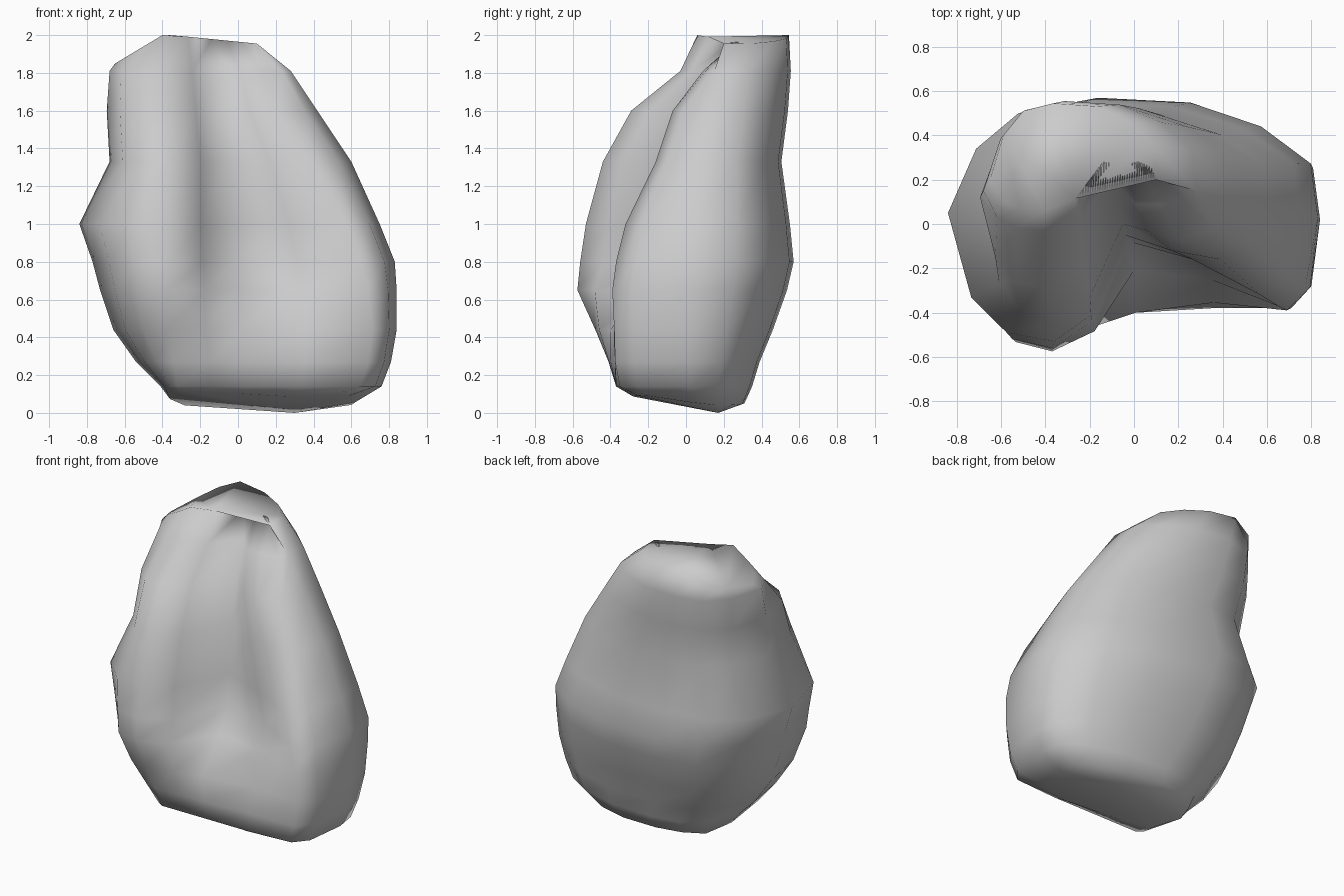
import bpy
import bmesh

if "Cube" in bpy.data.objects:
    bpy.data.objects.remove(bpy.data.objects["Cube"])

# Horizontal sections of the boulder, bottom to top:
# z, x left, x right, side y, back y, left lobe (x, y), groove (x, y),
# right hollow y, right ridge (x, y)
SECTIONS = [
    (0.04, -.36, .62, .02, .31, -.28, -.26, .02, -.28, -.28, .50, -.26),
    (0.14, -.41, .76, .02, .35, -.32, -.37, .02, -.37, -.37, .65, -.35),
    (0.27, -.54, .81, .02, .39, -.34, -.41, .02, -.40, -.38, .69, -.375),
    (0.44, -.66, .84, .02, .46, -.37, -.48, .01, -.40, -.355, .71, -.38),
    (0.65, -.73, .84, .02, .535, -.37, -.575, .00, -.21, -.25, .69, -.39),
    (0.80, -.77, .83, .03, .57, -.37, -.56, -.02, -.08, -.17, .65, -.37),
    (1.00, -.84, .75, .05, .55, -.36, -.53, -.04, -.05, -.16, .57, -.32),
    (1.33, -.68, .60, .08, .505, -.36, -.44, -.05, .00, -.12, .39, -.16),
    (1.60, -.695, .42, .12, .54, -.38, -.29, -.08, .10, -.03, .20, -.07),
    (1.81, -.68, .28, .15, .555, -.40, -.03, -.10, .20, .09, .12, .09),
    (1.98, -.65, .10, .20, .545, -.40, .06, -.14, .28, .27, .02, .28),
]


def outline(sec):
    z, xl, xr, yc, yb, px, py, gx, gy, hy, rx, ry = sec
    fx = lambda f: xl + f * (xr - xl)
    mix = lambda y, t: yc + t * (y - yc)
    hx = gx + .5 * (rx - gx)
    return [
        (xl, yc), (xl + .22 * (px - xl), mix(py, .66)),
        (xl + .55 * (px - xl), mix(py, .93)),
        (px, py), (px + .52 * (gx - px), py + .25 * (gy - py)), (gx, gy),
        (hx, hy), (rx, ry), (rx + .7 * (xr - rx), mix(ry, .75)),
        (xr, yc), (fx(.98), mix(yb, .45)), (fx(.84), mix(yb, .76)),
        (fx(.64), mix(yb, .96)), (fx(.38), yb), (fx(.20), mix(yb, .90)),
        (fx(.08), mix(yb, .58)),
    ]


def height(i, z, x, y):
    if i == 0:                                # tilted, rounded underside
        return (max(.003, .055 - .06 * x - .17 * y)
                + .15 * max(0, x - .34) + .4 * max(0, y - .19))
    if i == len(SECTIONS) - 1:                # uneven crown
        return 2.0 - .6 * max(0, -.40 - x) - .1 * max(0, x + .35)
    return z


# Boulder: loft through the sections, then close both ends
bm = bmesh.new()
rings = [[bm.verts.new((x, y, height(i, s[0], x, y))) for x, y in outline(s)]
         for i, s in enumerate(SECTIONS)]
for a, b in zip(rings, rings[1:]):
    n = len(a)
    for k in range(n):
        j = (k + 1) % n
        bm.faces.new((a[k], a[j], b[j], b[k]))
caps = [bm.faces.new(rings[-1])]
bmesh.ops.triangulate(bm, faces=caps)
# Underside fans down to its lowest point
low = bm.verts.new((.30, .17, 0))
n = len(rings[0])
for k in range(n):
    bm.faces.new((rings[0][(k + 1) % n], rings[0][k], low))
bmesh.ops.recalc_face_normals(bm, faces=bm.faces)
for f in bm.faces:
    f.smooth = True
mesh = bpy.data.meshes.new("boulder")
bm.to_mesh(mesh)
bm.free()
boulder = bpy.data.objects.new("boulder", mesh)
bpy.context.collection.objects.link(boulder)
